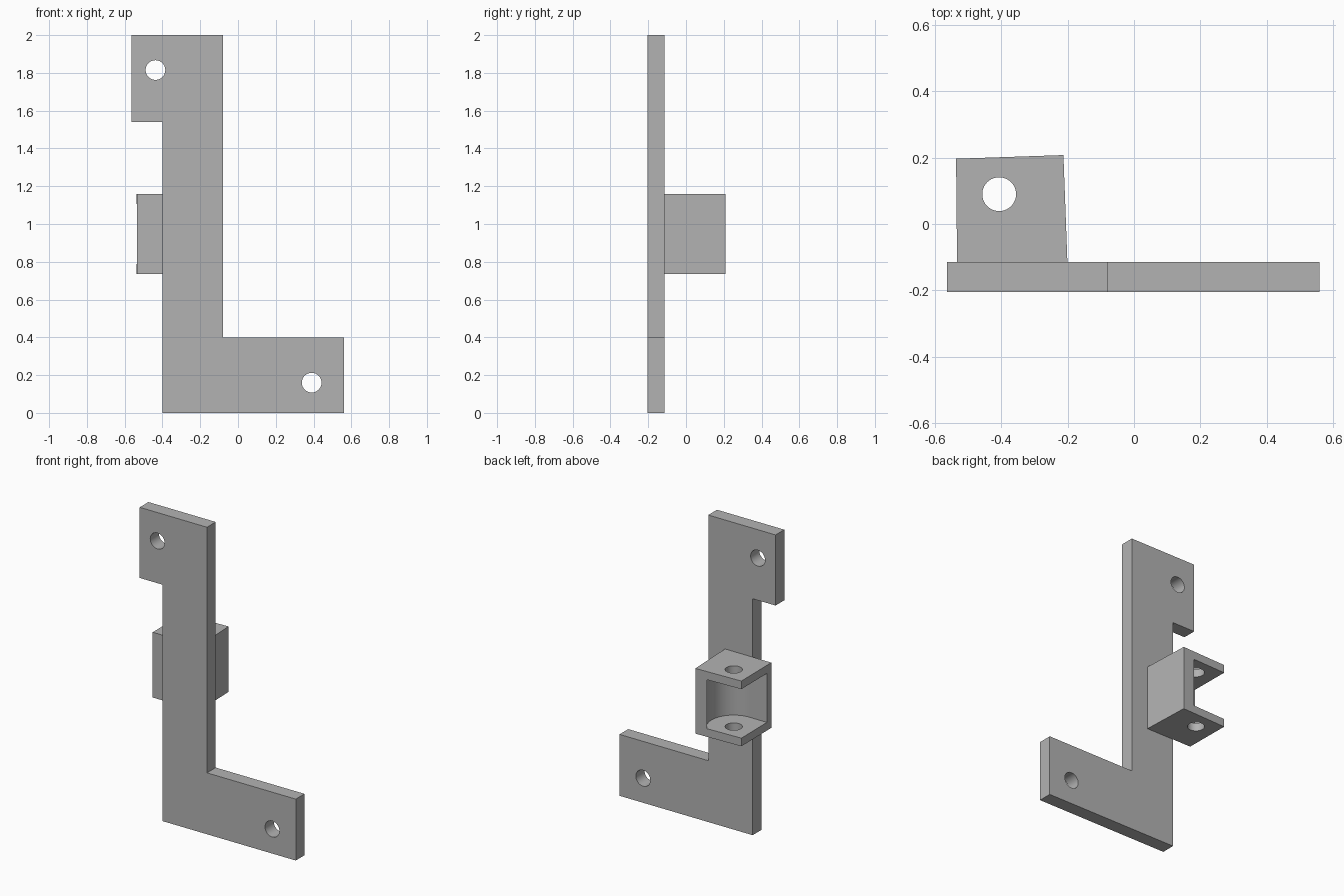
import bpy, bmesh, math
from mathutils import Matrix, Vector

cube = bpy.data.objects.get("Cube")
if cube:
    bpy.data.objects.remove(cube, do_unlink=True)

# One plain grey material
grey = bpy.data.materials.new("plain_grey")
grey.use_nodes = True
colour = (0.45, 0.45, 0.45, 1)
grey.diffuse_color = colour
grey.node_tree.nodes["Principled BSDF"].inputs["Base Color"].default_value = colour


def make_object(name, bm):
    bmesh.ops.recalc_face_normals(bm, faces=bm.faces)
    mesh = bpy.data.meshes.new(name)
    bm.to_mesh(mesh)
    bm.free()
    mesh.materials.append(grey)
    obj = bpy.data.objects.new(name, mesh)
    bpy.context.collection.objects.link(obj)
    return obj


def prism(name, points, offset):
    """Extrude a closed outline along an offset."""
    bm = bmesh.new()
    face = bm.faces.new([bm.verts.new(p) for p in points])
    new = bmesh.ops.extrude_face_region(bm, geom=[face])["geom"]
    verts = [v for v in new if isinstance(v, bmesh.types.BMVert)]
    bmesh.ops.translate(bm, verts=verts, vec=Vector(offset))
    return make_object(name, bm)


def cylinder(name, centre, radius, depth, axis):
    turn = Matrix.Rotation(math.pi / 2, 4, "X") if axis == "Y" else Matrix()
    bm = bmesh.new()
    bmesh.ops.create_cone(bm, cap_ends=True, segments=64, radius1=radius, radius2=radius,
                          depth=depth, matrix=Matrix.Translation(centre) @ turn)
    return make_object(name, bm)


def cut(target, cutters):
    """Subtract each cutter, then discard it."""
    for cutter in cutters:
        cutter.hide_render = True
        mod = target.modifiers.new("cut", "BOOLEAN")
        mod.operation = "DIFFERENCE"
        mod.solver = "EXACT"
        mod.object = cutter
        bpy.context.view_layer.objects.active = target
        bpy.ops.object.modifier_apply(modifier=mod.name)
        bpy.data.objects.remove(cutter, do_unlink=True)


FRONT, BACK = -0.205, -0.115

# Flat plate with a top tab and a long foot
outline = [(-0.4, 0), (0.56, 0), (0.56, 0.4), (-0.08, 0.4),
           (-0.08, 2), (-0.565, 2), (-0.565, 1.54), (-0.4, 1.54)]
plate = prism("mounting_plate", [(x, FRONT, z) for x, z in outline], (0, BACK - FRONT, 0))

# Screw holes through the plate
cut(plate, [cylinder("screw_hole", (x, FRONT, z), 0.052, 0.5, "Y")
            for x, z in [(-0.437, 1.815), (0.39, 0.16)]])

# Slightly skewed pivot block on the back
LOW, HIGH, WALL = 0.735, 1.16, 0.053
pivot_x, pivot_y = -0.407, 0.09
middle = (LOW + HIGH) / 2
gap = HIGH - LOW - 2 * WALL
footprint = [(-0.534, BACK), (-0.201, BACK), (-0.213, 0.208), (-0.537, 0.197)]
block = prism("pivot_block", [(x, y, LOW) for x, y in footprint], (0, 0, HIGH - LOW))

# Rounded pocket open to the back and the outer side, and the pin holes
radius = 0.16
slot = [(-0.7, pivot_y - radius), (pivot_x, pivot_y - radius), (pivot_x, 0.4), (-0.7, 0.4)]
cut(block, [
    cylinder("pocket_round", (pivot_x, pivot_y, middle), radius, gap, "Z"),
    prism("pocket_slot", [(x, y, LOW + WALL) for x, y in slot], (0, 0, gap)),
    cylinder("pin_hole", (pivot_x, pivot_y, middle), 0.051, 1, "Z"),
])

# Smooth the round walls and keep the edges sharp
bpy.ops.object.select_all(action="DESELECT")
for obj in (plate, block):
    obj.select_set(True)
bpy.context.view_layer.objects.active = plate
bpy.ops.object.shade_smooth_by_angle(angle=math.radians(30))
